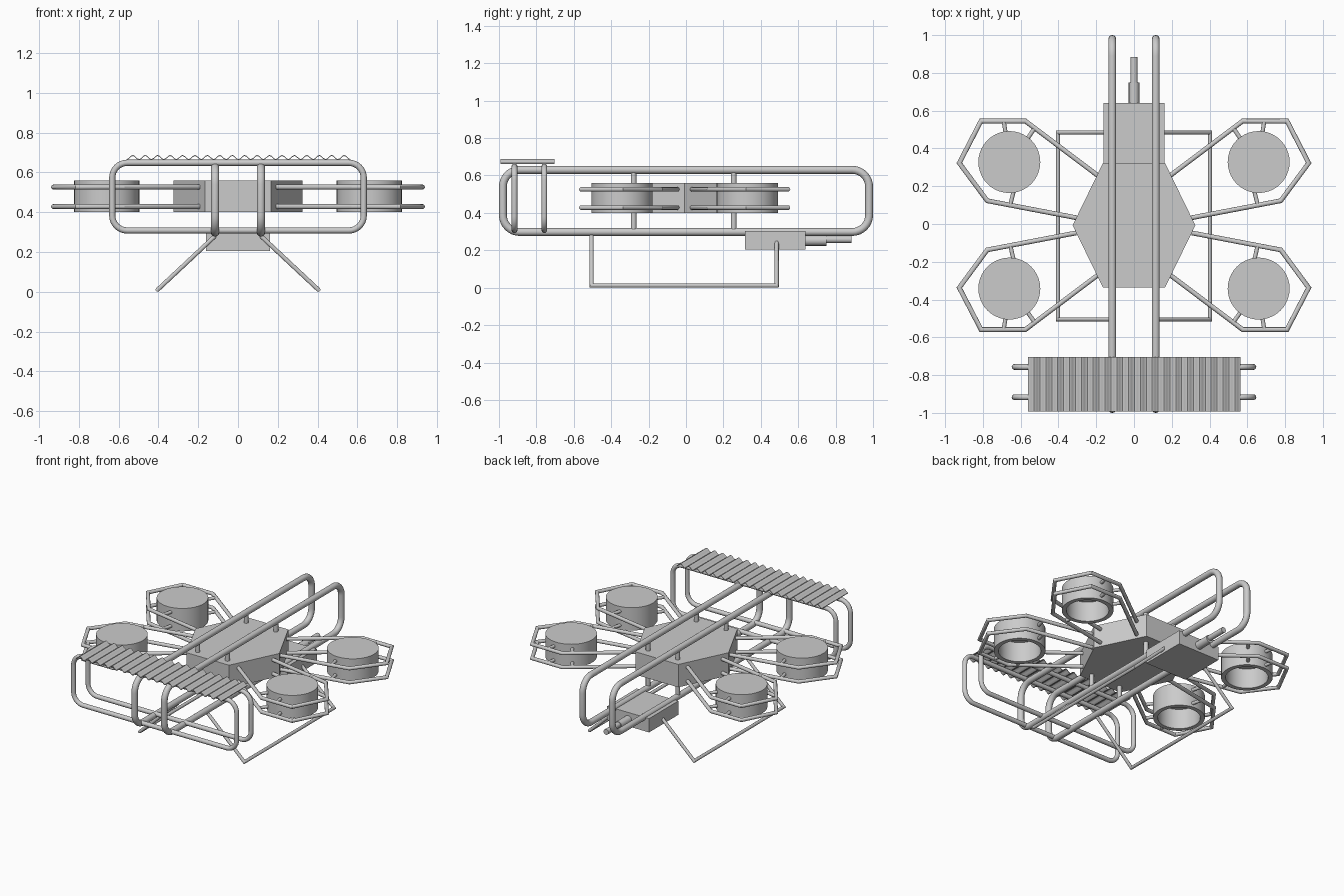
import bpy, bmesh, math
from mathutils import Vector, Matrix

if "Cube" in bpy.data.objects:
    bpy.data.objects.remove(bpy.data.objects["Cube"])

grey = bpy.data.materials.new("plain_grey")
grey.diffuse_color = (0.6, 0.6, 0.6, 1)
grey.use_nodes = True
grey.node_tree.nodes["Principled BSDF"].inputs["Base Color"].default_value = grey.diffuse_color


def finish(name, bm, smooth=True):
    bmesh.ops.recalc_face_normals(bm, faces=bm.faces[:])
    me = bpy.data.meshes.new(name)
    bm.to_mesh(me)
    bm.free()
    me.materials.append(grey)
    if smooth:
        me.shade_smooth()
        me.set_sharp_from_angle(angle=math.radians(35))
    ob = bpy.data.objects.new(name, me)
    bpy.context.collection.objects.link(ob)
    return ob


def sweep(bm, pts, r, closed=False, sides=14):
    """Round tube along a flat path, with mitred corners."""
    pts = [Vector(p) for p in pts]
    n = len(pts)
    normal = Vector((0, 0, 0))
    for i in range(1, n - 1):
        normal += (pts[i] - pts[i - 1]).cross(pts[i + 1] - pts[i])
    if normal.length < 1e-6:
        normal = (pts[1] - pts[0]).orthogonal()
    normal.normalize()
    rings = []
    for i, p in enumerate(pts):
        a = (p - pts[i - 1]).normalized() if i or closed else None
        b = (pts[(i + 1) % n] - p).normalized() if i < n - 1 or closed else None
        a, b = a or b, b or a
        t = (a + b).normalized()
        side = normal.cross(t) / max(t.dot(a), 0.3)
        angs = [2 * math.pi * k / sides for k in range(sides)]
        rings.append([bm.verts.new(p + r * (math.cos(u) * side + math.sin(u) * normal)) for u in angs])
    for i in range(n if closed else n - 1):
        A, B = rings[i], rings[(i + 1) % n]
        for k in range(sides):
            j = (k + 1) % sides
            bm.faces.new((A[k], A[j], B[j], B[k]))
    if not closed:
        bm.faces.new(rings[0])
        bm.faces.new(rings[-1])


def tube(name, pts, r, closed=False):
    bm = bmesh.new()
    sweep(bm, pts, r, closed)
    return finish(name, bm)


def rounded_rect(u0, u1, v0, v1, rad, steps=8):
    out = []
    for cu, cv, start in ((u1 - rad, v1 - rad, 0), (u0 + rad, v1 - rad, 90),
                          (u0 + rad, v0 + rad, 180), (u1 - rad, v0 + rad, 270)):
        for k in range(steps + 1):
            a = math.radians(start + 90 * k / steps)
            out.append((cu + rad * math.cos(a), cv + rad * math.sin(a)))
    return out


def prism(name, outline, z0, z1):
    bm = bmesh.new()
    base = bm.faces.new([bm.verts.new((x, y, z0)) for x, y in outline])
    top = bmesh.ops.extrude_face_region(bm, geom=[base])["geom"]
    bmesh.ops.translate(bm, vec=(0, 0, z1 - z0), verts=[v for v in top if isinstance(v, bmesh.types.BMVert)])
    return finish(name, bm, False)


CY = -0.007  # centre of body and rotors along y

# Hexagonal body and the equipment box under its back end
prism("body", [(-.325, CY), (-.165, CY - .328), (.165, CY - .328),
               (.325, CY), (.165, CY + .328), (-.165, CY + .328)], .4, .56)
prism("equipment_box", [(-.162, .315), (.162, .315), (.162, .64), (-.162, .64)], .205, .302)

# Two-stage nozzle
tube("nozzle_base", [(0, .63, .252), (0, .75, .252)], .028)
tube("nozzle_tip", [(0, .74, .258), (0, .885, .258)], .019)

# Long rail loops, their posts and the landing skids
for s, label in ((-1, "left"), (1, "right")):
    x = .115 * s
    tube(f"rail_{label}", [(x, u, v) for u, v in rounded_rect(-.979, .979, .298, .63, .09)], .021, True)
    for y, end in ((-.28, "front"), (.255, "back")):
        tube(f"post_{label}_{end}", [(x, y, .298), (x, y, .63)], .015)
    tube(f"skid_{label}", [(x, -.505, .28), (.403 * s, -.505, .011),
                           (.403 * s, .485, .011), (x, .485, .28)], .011)

# Wide cross hoops carrying the corrugated panel
for y, label in ((-.917, "front"), (-.757, "back")):
    tube(f"hoop_{label}", [(u, y, v) for u, v in rounded_rect(-.632, .632, .308, .648, .075)], .0155, True)

# Corrugated panel: a thin wavy sheet
bm = bmesh.new()
waves, per = 18, 8
rows = []
for i in range(waves * per + 1):
    x = -.56 + 1.125 * i / (waves * per)
    z = .672 - .010 * math.cos(2 * math.pi * i / per)
    rows.append([bm.verts.new((x, y, z + h)) for y, h in ((-.993, 0), (-.703, 0), (-.703, .005), (-.993, .005))])
for A, B in zip(rows, rows[1:]):
    for k in range(4):
        j = (k + 1) % 4
        bm.faces.new((A[k], A[j], B[j], B[k]))
bm.faces.new(rows[0])
bm.faces.new(rows[-1])
finish("corrugated_panel", bm)

# Rotor pods (open below), two-level guards and connecting pegs
guard = [(.305, .04), (.777, .13), (.925, .33), (.81, .552), (.575, .552), (.19, .262)]
pegs = [((.678, .48), (.69, .552)), ((.635, .19), (.655, .108)), ((.57, .45), (.526, .514))]
cup = [(0, .56), (.164, .56), (.164, .4), (.135, .4), (.135, .54), (0, .54)]
for sx, lx in ((-1, "left"), (1, "right")):
    for sy, ly in ((-1, "front"), (1, "back")):
        tag = f"{ly}_{lx}"
        bm = bmesh.new()
        vs = [bm.verts.new((r, 0, z)) for r, z in cup]
        es = [bm.edges.new(e) for e in zip(vs, vs[1:])]
        bmesh.ops.spin(bm, geom=vs + es, cent=(0, 0, 0), axis=(0, 0, 1), angle=2 * math.pi, steps=40)
        bmesh.ops.remove_doubles(bm, verts=bm.verts[:], dist=1e-5)
        bmesh.ops.translate(bm, vec=(.66 * sx, CY + .335 * sy, 0), verts=bm.verts[:])
        finish(f"rotor_pod_{tag}", bm)
        for z, lz in ((.428, "lower"), (.526, "upper")):
            place = lambda p: (p[0] * sx, CY + p[1] * sy, z)
            tube(f"guard_{lz}_{tag}", [place(p) for p in guard], .0125)
            bm = bmesh.new()
            for a, b in pegs:
                sweep(bm, [place(a), place(b)], .011)
            finish(f"guard_pegs_{lz}_{tag}", bm)
